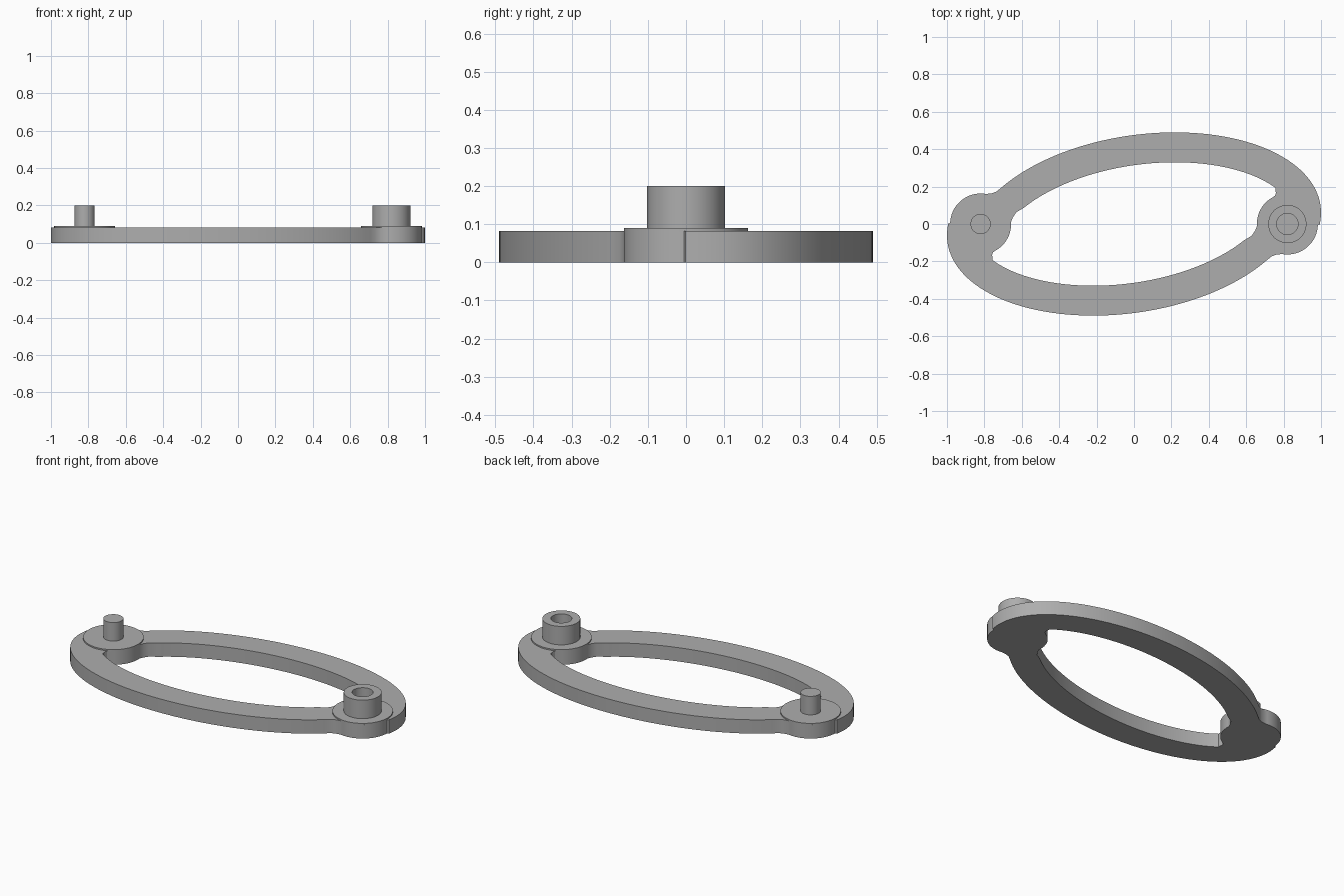
import bpy, bmesh
from math import sin, cos, pi, radians, hypot

cube = bpy.data.objects.get("Cube")
if cube:
    bpy.data.objects.remove(cube, do_unlink=True)

grey = bpy.data.materials.new("plain grey")
grey.use_nodes = True
colour = (0.42, 0.42, 0.42, 1)
grey.diffuse_color = colour
grey.node_tree.nodes["Principled BSDF"].inputs["Base Color"].default_value = colour

PLATE, PAD, TOP = 0.082, 0.09, 0.2    # heights
BOSS_X, BOSS_R, WIDTH = 0.82, 0.163, 0.16


def arm_arc(t0, t1, inset, n=56):
    """Sheared ellipse along one arm, moved inwards by the inset."""
    points = []
    for i in range(n + 1):
        t = t0 + (t1 - t0) * i / n
        x, y = 0.06 + 0.94 * cos(t), -0.027 + 0.0872 * cos(t) + 0.5095 * sin(t)
        dx, dy = -0.94 * sin(t), -0.0872 * sin(t) + 0.5095 * cos(t)
        d = hypot(dx, dy)
        points.append((x - inset * dy / d, y + inset * dx / d))
    return points


def boss_arc(a0, a1, n=24):
    angles = [radians(a0 + (a1 - a0) * i / n) for i in range(n + 1)]
    return [(-BOSS_X + BOSS_R * cos(a), BOSS_R * sin(a)) for a in angles]


def twice(half):
    """Close a loop with its half-turn copy."""
    return half + [(-x, -y) for x, y in half]


def finish(obj):
    obj.data.materials.clear()
    obj.data.materials.append(grey)
    bpy.ops.object.select_all(action='DESELECT')
    obj.select_set(True)
    bpy.context.view_layer.objects.active = obj
    bpy.ops.object.shade_smooth_by_angle(angle=radians(30))


def lathe(name, x, profile, n=64):
    """Revolve a radius/height profile that starts and ends on the axis."""
    bm = bmesh.new()
    verts = [bm.verts.new((r, 0, z)) for r, z in profile]
    edges = [bm.edges.new(pair) for pair in zip(verts, verts[1:])]
    bmesh.ops.spin(bm, geom=verts + edges, cent=(0, 0, 0), axis=(0, 0, 1),
                   angle=2 * pi, steps=n)
    bmesh.ops.remove_doubles(bm, verts=bm.verts, dist=1e-5)
    bmesh.ops.recalc_face_normals(bm, faces=bm.faces)
    mesh = bpy.data.meshes.new(name)
    bm.to_mesh(mesh)
    bm.free()
    obj = bpy.data.objects.new(name, mesh)
    obj.location.x = x
    bpy.context.collection.objects.link(obj)
    finish(obj)


# Link plate: outer and inner outlines with small fillets beside the bosses
outer = twice(arm_arc(-0.12, 2.53, 0)
              + [(-0.735, 0.174), (-0.76, 0.164)] + boss_arc(80, 178))
inner = twice(arm_arc(0.57, 2.49, WIDTH)
              + [(-0.63, 0.062), (-0.648, 0.035)] + boss_arc(4, -52)
              + [(-0.742, -0.142), (-0.754, -0.152), (-0.759, -0.166), (-0.756, -0.18)])
curve = bpy.data.curves.new("link_outline", 'CURVE')
curve.dimensions = '2D'
curve.fill_mode = 'BOTH'
curve.extrude = PLATE / 2
for loop in (outer, inner):
    spline = curve.splines.new('POLY')
    spline.points.add(len(loop) - 1)
    for point, (x, y) in zip(spline.points, loop):
        point.co = (x, y, PLATE / 2, 1)
    spline.use_cyclic_u = True
outline = bpy.data.objects.new("link_outline", curve)
bpy.context.collection.objects.link(outline)
outline.location.z = 0
bpy.context.view_layer.update()
mesh = bpy.data.meshes.new_from_object(
    outline.evaluated_get(bpy.context.evaluated_depsgraph_get()))
bpy.data.objects.remove(outline, do_unlink=True)

bm = bmesh.new()
bm.from_mesh(mesh)
bmesh.ops.remove_doubles(bm, verts=bm.verts, dist=1e-5)
bmesh.ops.recalc_face_normals(bm, faces=bm.faces)
# Rest the plate on the ground
low = min(v.co.z for v in bm.verts)
bmesh.ops.translate(bm, verts=bm.verts, vec=(0, 0, -low))
bm.to_mesh(mesh)
bm.free()
plate = bpy.data.objects.new("link_plate", mesh)
bpy.context.collection.objects.link(plate)
finish(plate)

# Raised pads, with a solid pin on the right and a hollow socket on the left
for name, side in (("right_pad", -1), ("left_pad", 1)):
    lathe(name, side * BOSS_X, [(0, 0.08), (BOSS_R, 0.08), (BOSS_R, PAD), (0, PAD)])
lathe("right_pin", -BOSS_X, [(0, 0.085), (0.054, 0.085), (0.054, TOP), (0, TOP)])
lathe("left_socket", BOSS_X, [(0, 0.085), (0.102, 0.085), (0.102, TOP),
                              (0.057, TOP), (0.057, PAD + 0.001), (0, PAD + 0.001)])
